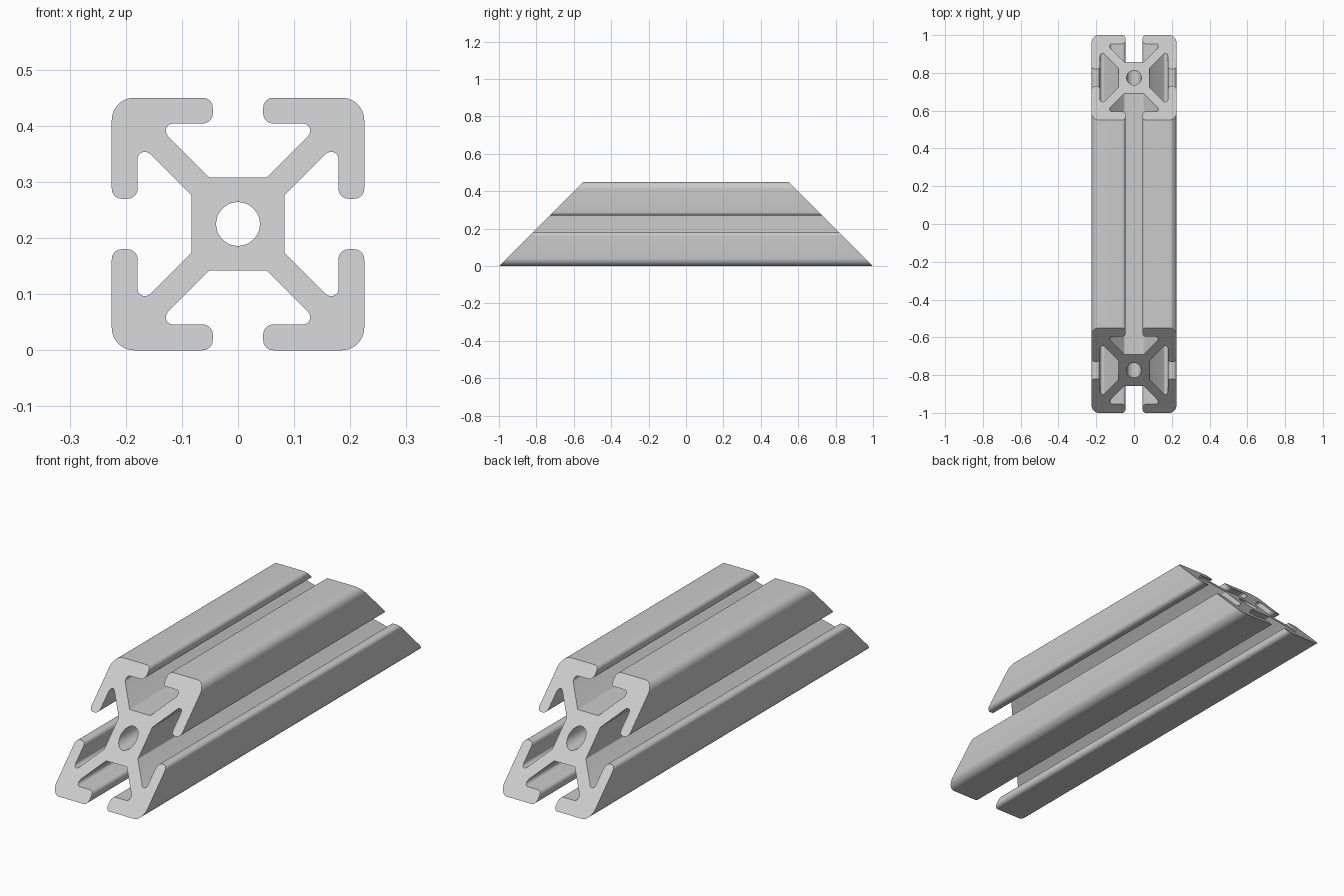
import bpy, bmesh, math
from mathutils import Vector

if "Cube" in bpy.data.objects:
    bpy.data.objects.remove(bpy.data.objects["Cube"])

HALF = 0.225      # half width of the square section
LENGTH = 1.0      # half length along the bottom edge


def fillet(prev, corner, nxt, r, steps=10):
    """Points of an arc of radius r replacing a sharp corner."""
    a, b = (prev - corner).normalized(), (nxt - corner).normalized()
    half = a.angle(b) / 2
    centre = corner + (a + b).normalized() * (r / math.sin(half))
    start = corner + a * (r / math.tan(half)) - centre
    end = corner + b * (r / math.tan(half)) - centre
    sweep = math.pi - 2 * half
    return [centre + (start * math.sin((1 - i / steps) * sweep)
                      + end * math.sin(i / steps * sweep)) / math.sin(sweep)
            for i in range(steps + 1)]


def add_spline(curve, pts):
    s = curve.splines.new('POLY')
    s.points.add(len(pts) - 1)
    for p, co in zip(s.points, pts):
        p.co = (co[0], co[1], 0, 1)
    s.use_cyclic_u = True


# Corners (x, z, fillet radius) from the core to the outer corner: one eighth
eighth = [(0.051, 0.083, 0.004), (0.147, 0.179, 0.013), (0.045, 0.179, 0.018),
          (0.045, HALF, 0.018)]
quarter = eighth + [(HALF, HALF, 0.04)] + [(z, x, r) for x, z, r in reversed(eighth)]

# Repeat the quarter around the centre
corners = []
for k in range(4):
    for x, z, r in quarter:
        for _ in range(k):
            x, z = z, -x
        corners.append((Vector((x, z)), r))

n = len(corners)
outline = []
for i, (c, r) in enumerate(corners):
    outline += fillet(corners[i - 1][0], c, corners[(i + 1) % n][0], r)

# Central bore
bore = [(0.039 * math.cos(math.tau * i / 48), 0.039 * math.sin(math.tau * i / 48))
        for i in range(48)]

# Extruded section with the bore as a hole
curve = bpy.data.curves.new("slotted_rail", 'CURVE')
curve.dimensions = '2D'
curve.fill_mode = 'BOTH'
curve.extrude = LENGTH
add_spline(curve, outline)
add_spline(curve, bore)
rail = bpy.data.objects.new("slotted_rail", curve)
bpy.context.collection.objects.link(rail)
bpy.context.view_layer.objects.active = rail
rail.select_set(True)
bpy.ops.object.convert(target='MESH')
rail = bpy.context.object

# Stand the rail along y and mitre both ends at 45 degrees
bm = bmesh.new()
bm.from_mesh(rail.data)
bmesh.ops.remove_doubles(bm, verts=bm.verts, dist=1e-5)
for v in bm.verts:
    x, h, w = v.co
    z = h + HALF
    v.co = (x, math.copysign(LENGTH - z, -w), z)
bmesh.ops.recalc_face_normals(bm, faces=bm.faces)
bm.to_mesh(rail.data)
bm.free()
bpy.ops.object.shade_smooth_by_angle(angle=math.radians(30))
